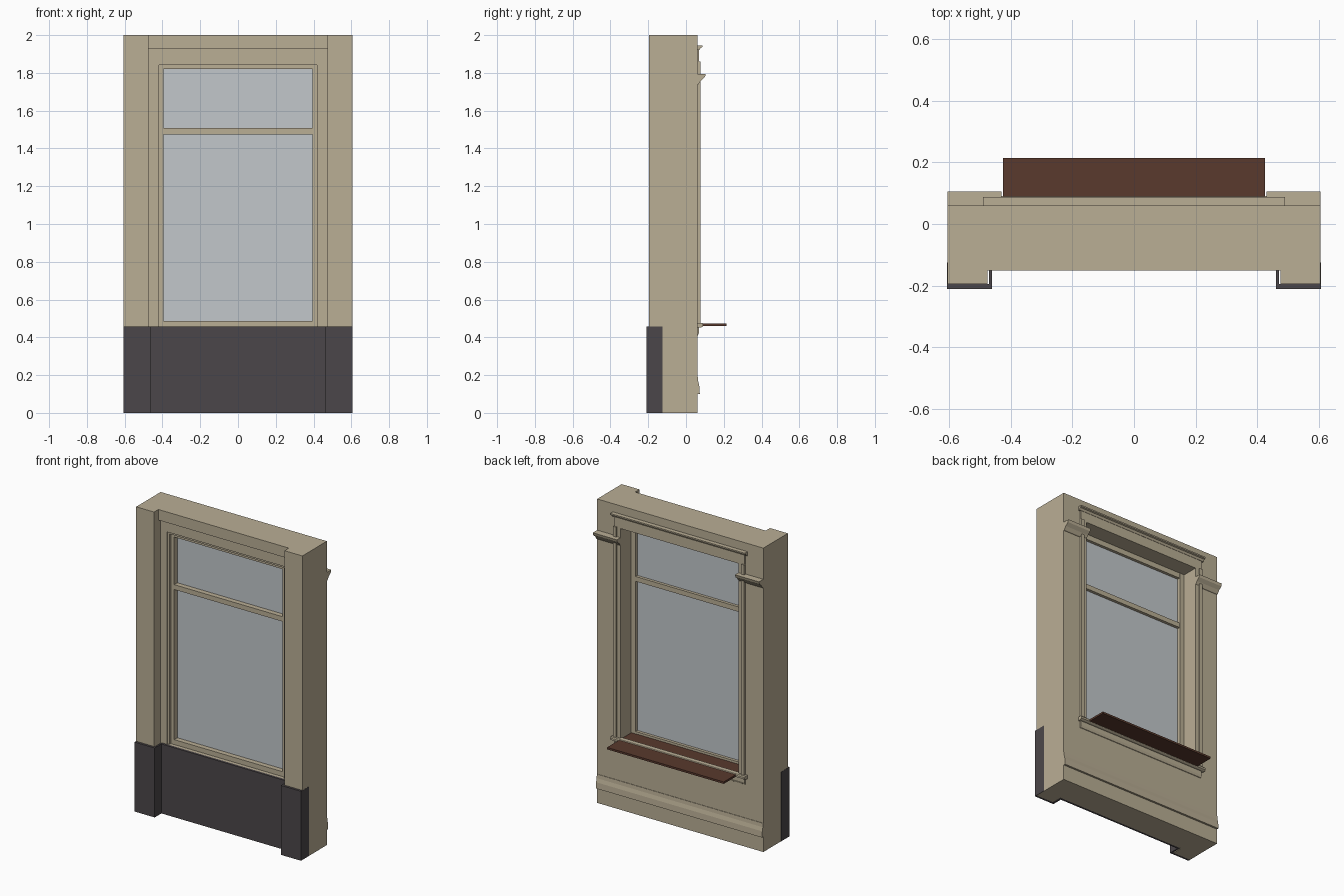
import bpy, bmesh

old = bpy.data.objects.get("Cube")
if old:
    bpy.data.objects.remove(old, do_unlink=True)


def material(name, rgb):
    m = bpy.data.materials.new(name)
    m.use_nodes = True
    m.diffuse_color = (*rgb, 1)
    bsdf = next(n for n in m.node_tree.nodes if n.type == 'BSDF_PRINCIPLED')
    bsdf.inputs["Base Color"].default_value = (*rgb, 1)
    bsdf.inputs["Roughness"].default_value = 0.8
    return m


STONE = material("sandstone", (0.49, 0.425, 0.30))
DARK = material("dark plinth stone", (0.071, 0.062, 0.067))
WOOD = material("brown sill", (0.10, 0.041, 0.026))
GLASS = material("pale glass", (0.54, 0.575, 0.595))


def extrude(name, points, start, end, axis, mat):
    """Extrude a closed profile: (y, z) along x, or (x, y) along z."""
    bm = bmesh.new()
    place = (lambda a, b, t: (t, a, b)) if axis == 'X' else (lambda a, b, t: (a, b, t))
    face = bm.faces.new([bm.verts.new(place(a, b, start)) for a, b in points])
    out = bmesh.ops.extrude_face_region(bm, geom=[face])
    step = (end - start, 0, 0) if axis == 'X' else (0, 0, end - start)
    verts = [v for v in out["geom"] if isinstance(v, bmesh.types.BMVert)]
    bmesh.ops.translate(bm, verts=verts, vec=step)
    bmesh.ops.recalc_face_normals(bm, faces=bm.faces)
    mesh = bpy.data.meshes.new(name)
    bm.to_mesh(mesh)
    bm.free()
    mesh.materials.append(mat)
    obj = bpy.data.objects.new(name, mesh)
    bpy.context.collection.objects.link(obj)
    return obj


def box(name, x, y, z, mat=STONE):
    pts = [(x[0], y[0]), (x[1], y[0]), (x[1], y[1]), (x[0], y[1])]
    return extrude(name, pts, z[0], z[1], 'Z', mat)


def cut(target, x, y, z):
    cutter = box("cutter", x, y, z)
    mod = target.modifiers.new("cut", 'BOOLEAN')
    mod.operation = 'DIFFERENCE'
    mod.solver = 'EXACT'
    mod.object = cutter
    bpy.context.view_layer.objects.active = target
    bpy.ops.object.modifier_apply(modifier=mod.name)
    bpy.data.objects.remove(cutter, do_unlink=True)


def both(name, x0, x1, make):
    for side, s in (("left", 1), ("right", -1)):
        make(side + "_" + name, sorted((s * x0, s * x1)))


# Wall with front recess, shallow lintel band and window opening
W = 0.605
wall = box("wall", (-W, W), (-0.195, 0.06), (0, 2))
cut(wall, (-0.475, 0.475), (-0.4, -0.15), (-0.1, 2.1))
cut(wall, (-0.475, 0.475), (-0.4, -0.125), (-0.1, 1.93))
cut(wall, (-0.43, 0.43), (-0.4, 0.4), (0.455, 1.855))

# Dark plinth wrapping the piers and the recessed panel
half = [(0.606, -0.125), (0.606, -0.21), (0.46, -0.21), (0.46, -0.14)]
inner = [(0.47, -0.124), (0.47, -0.194), (0.604, -0.194), (0.604, -0.125)]
mirror = lambda pts: [(-x, y) for x, y in reversed(pts)]
extrude("plinth", half + mirror(half) + mirror(inner) + inner, 0, 0.457, 'Z', DARK)

# Window frame, sash bars and glass
both("frame_stile", 0.395, 0.43, lambda n, x: box(n, x, (-0.1, -0.04), (0.455, 1.855)))
for name, z in (("bottom_rail", (0.455, 0.487)), ("transom", (1.475, 1.507)),
                ("top_rail", (1.82, 1.855))):
    box(name, (-0.396, 0.396), (-0.099, -0.041), z)
box("glass", (-0.4, 0.4), (-0.066, -0.06), (0.47, 1.84), GLASS)

# Slim beads around the front opening
both("front_bead", 0.417, 0.43, lambda n, x: box(n, x, (-0.118, -0.1), (0.457, 1.855)))
box("front_head_bead", (-0.417, 0.417), (-0.118, -0.1), (1.842, 1.855))

# Interior casing with raised outer edge
both("casing", 0.43, 0.475, lambda n, x: box(n, x, (0.055, 0.068), (0.47, 1.925)))
both("casing_edge", 0.455, 0.477, lambda n, x: box(n, x, (0.055, 0.076), (0.47, 1.86)))
box("casing_head", (-0.43, 0.43), (0.055, 0.068), (1.855, 1.925))

# Mouldings swept along the width
cornice = [(0.055, 1.92), (0.07, 1.92), (0.078, 1.933), (0.088, 1.937),
           (0.088, 1.946), (0.055, 1.946)]
extrude("cornice", cornice, -0.49, 0.49, 'X', STONE)
base = [(0.055, 0.1), (0.073, 0.1), (0.071, 0.14), (0.065, 0.165), (0.063, 0.19),
        (0.055, 0.19)]
extrude("base_moulding", base, -W, W, 'X', STONE)
ear = [(0.055, 1.735), (0.066, 1.74), (0.08, 1.76), (0.1, 1.778), (0.105, 1.795),
       (0.055, 1.795)]
both("picture_rail", 0.43, W, lambda n, x: extrude(n, ear, x[0], x[1], 'X', STONE))

# Stool, apron and brown sill board
stool = [(0.055, 0.452), (0.08, 0.452), (0.09, 0.458), (0.09, 0.47), (0.085, 0.476),
         (0.055, 0.476)]
extrude("stool", stool, -0.49, 0.49, 'X', STONE)
apron = [(0.055, 0.405), (0.063, 0.41), (0.069, 0.425), (0.069, 0.455), (0.055, 0.455)]
extrude("apron", apron, -0.475, 0.475, 'X', STONE)
box("sill_board", (-0.425, 0.425), (-0.041, 0.214), (0.459, 0.472), WOOD)
